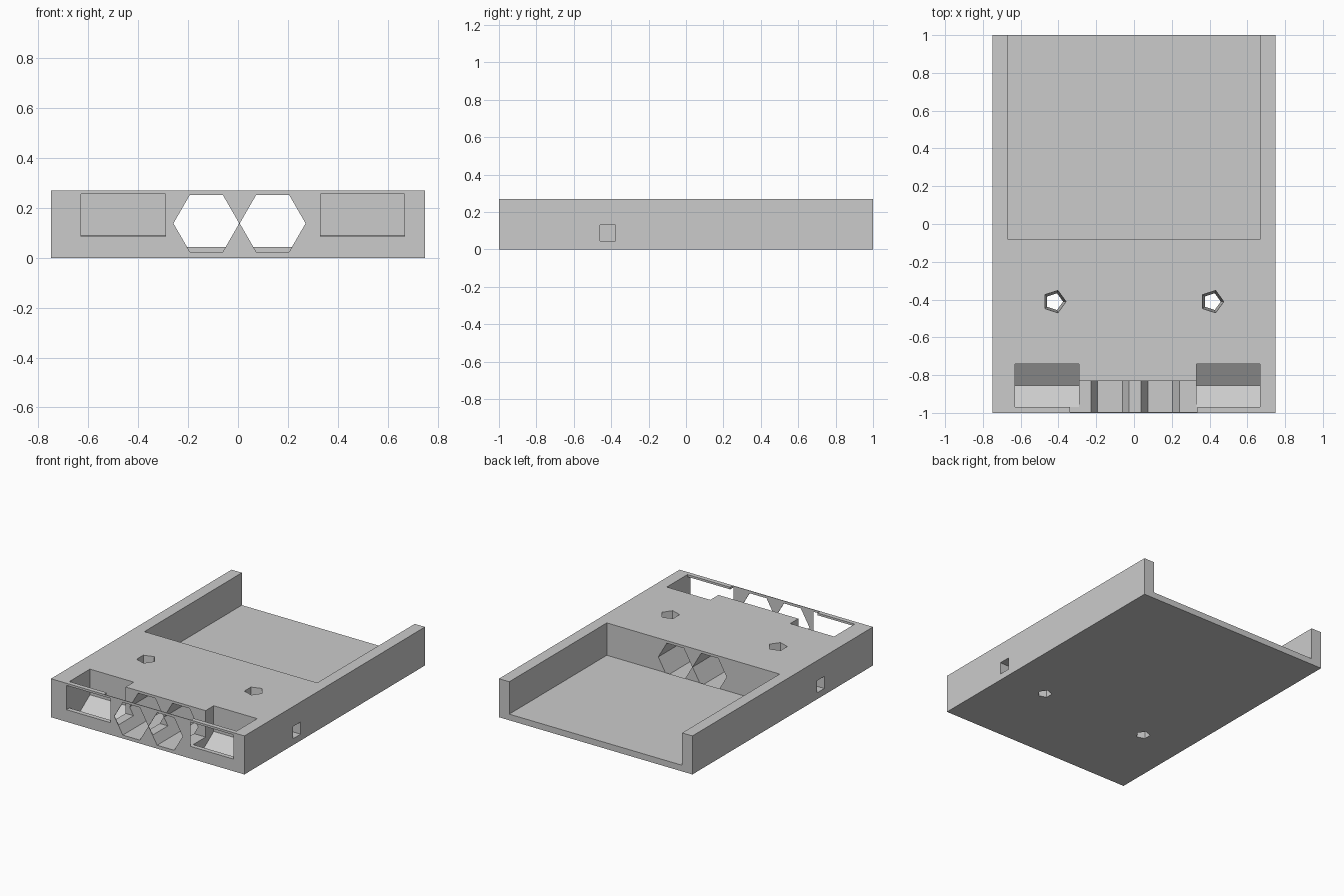
import bpy, bmesh, math
from mathutils import Vector

if "Cube" in bpy.data.objects:
    bpy.data.objects.remove(bpy.data.objects["Cube"], do_unlink=True)

grey = bpy.data.materials.new("plain grey")
grey.use_nodes = True
colour = (0.6, 0.6, 0.6, 1)
grey.diffuse_color = colour
grey.node_tree.nodes["Principled BSDF"].inputs["Base Color"].default_value = colour


def loft(name, first, last):
    """Closed solid between two matching rings of points."""
    bm = bmesh.new()
    a = [bm.verts.new(p) for p in first]
    b = [bm.verts.new(p) for p in last]
    bm.faces.new(a)
    bm.faces.new(b)
    for i in range(len(a)):
        j = (i + 1) % len(a)
        bm.faces.new((a[i], a[j], b[j], b[i]))
    bmesh.ops.recalc_face_normals(bm, faces=bm.faces)
    mesh = bpy.data.meshes.new(name)
    bm.to_mesh(mesh)
    bm.free()
    mesh.materials.append(grey)
    obj = bpy.data.objects.new(name, mesh)
    bpy.context.collection.objects.link(obj)
    return obj


def box(name, x, y, z):
    ring = [(x[0], y[0]), (x[1], y[0]), (x[1], y[1]), (x[0], y[1])]
    return loft(name, [(*p, z[0]) for p in ring], [(*p, z[1]) for p in ring])


def polygon(sides, radius):
    angles = [math.tau * i / sides for i in range(sides)]
    return [(radius * math.cos(t), radius * math.sin(t)) for t in angles]


# Solid tray block
tray = box("tray_body", (-0.75, 0.75), (-1, 1), (0, 0.27))
cutters = []

# Rear bay, open at the back
cutters.append(box("rear_bay", (-0.67, 0.67), (-0.08, 1.1), (0.043, 0.4)))

# Front windows with V-bottomed wells behind them
well = [(-1.1, 0.085), (-0.968, 0.085), (-0.855, 0.01), (-0.74, 0.09),
        (-0.74, 0.4), (-0.968, 0.4), (-0.968, 0.255), (-1.1, 0.255)]
for x0, x1 in ((-0.63, -0.29), (0.33, 0.667)):
    cutters.append(loft("window_well", [(x0, *p) for p in well],
                        [(x1, *p) for p in well]))

# Centre slot behind a paper-thin front wall
cutters.append(box("centre_slot", (-0.34, 0.335), (-0.996, -0.83), (0.085, 0.4)))

# Twin hexagonal tunnels from the front into the rear bay
for cx in (-0.127, 0.139):
    ring = [(cx + u, 0.138 + v) for u, v in polygon(6, 0.132)]
    cutters.append(loft("hex_tunnel", [(u, -1.1, v) for u, v in ring],
                        [(u, -0.079, v) for u, v in ring]))

# Tapered five-sided floor holes
for cx in (-0.422, 0.413):
    cutters.append(loft("screw_hole",
                        [(cx + u, v - 0.411, -0.01) for u, v in polygon(5, 0.046)],
                        [(cx + u, v - 0.411, 0.28) for u, v in polygon(5, 0.063)]))

# Blind square sockets in both sides
for s in (-1, 1):
    cutters.append(box("side_socket", sorted((s * 0.62, s * 0.9)),
                       (-0.46, -0.378), (0.045, 0.13)))

# Carve every opening, then drop the cutters
for cutter in cutters:
    mod = tray.modifiers.new(cutter.name, 'BOOLEAN')
    mod.operation = 'DIFFERENCE'
    mod.solver = 'EXACT'
    mod.object = cutter
    cutter.hide_render = True
bpy.context.view_layer.update()
carved = bpy.data.meshes.new_from_object(
    tray.evaluated_get(bpy.context.evaluated_depsgraph_get()))
tray.modifiers.clear()
tray.data = carved
carved.name = "tray_body"
for cutter in cutters:
    bpy.data.objects.remove(cutter, do_unlink=True)
